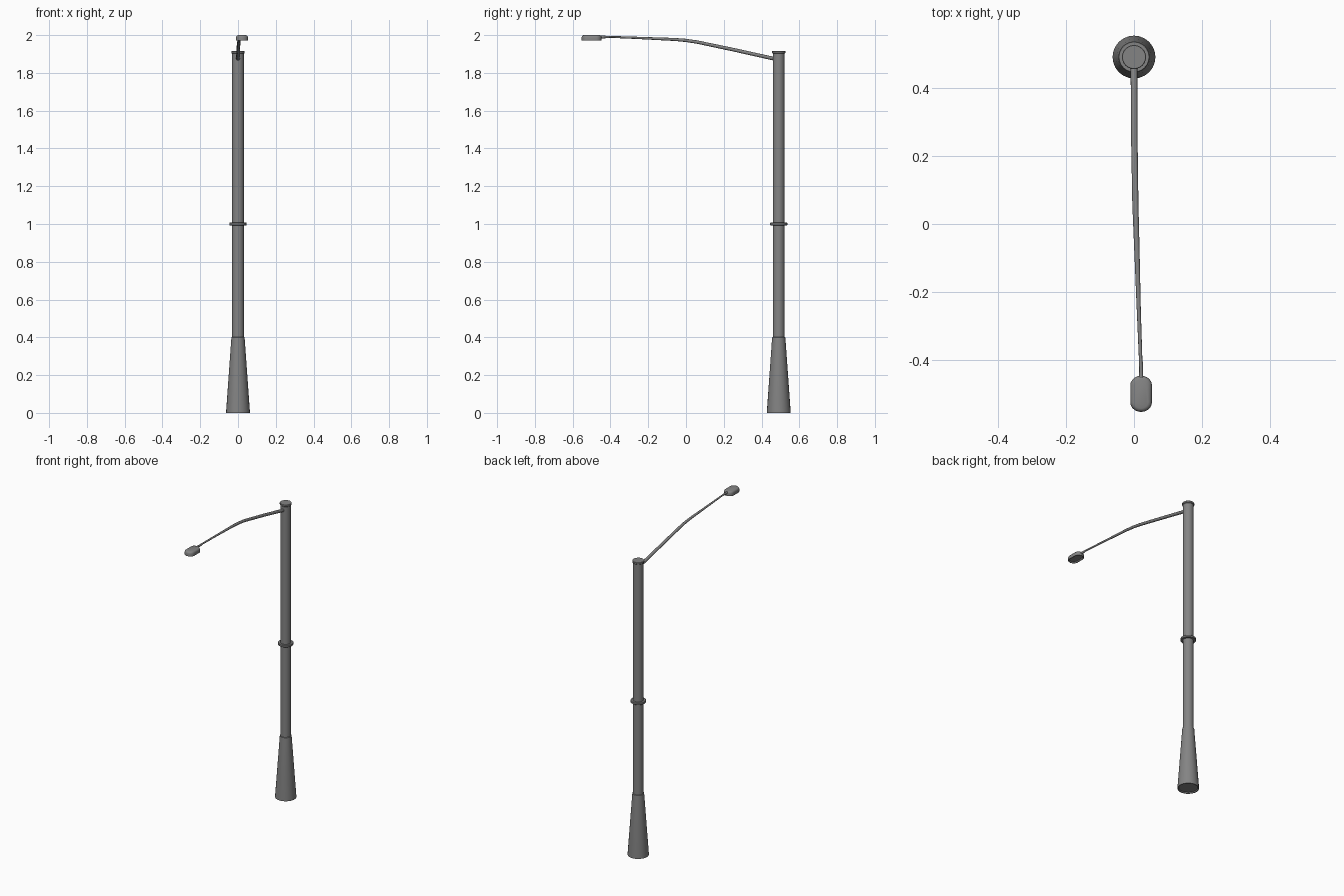
import bpy, bmesh, math

if "Cube" in bpy.data.objects:
    bpy.data.objects.remove(bpy.data.objects["Cube"])

PY = 0.491  # pole centre along y

metal = bpy.data.materials.new("dark_grey")
metal.diffuse_color = (0.23, 0.23, 0.23, 1)
metal.use_nodes = True
metal.node_tree.nodes["Principled BSDF"].inputs["Base Color"].default_value = metal.diffuse_color


def finish(name, bm, angle=35):
    bmesh.ops.recalc_face_normals(bm, faces=bm.faces)
    me = bpy.data.meshes.new(name)
    bm.to_mesh(me)
    bm.free()
    me.materials.append(metal)
    ob = bpy.data.objects.new(name, me)
    bpy.context.collection.objects.link(ob)
    bpy.ops.object.select_all(action='DESELECT')
    bpy.context.view_layer.objects.active = ob
    ob.select_set(True)
    bpy.ops.object.shade_smooth_by_angle(angle=math.radians(angle))
    return ob


def skin(name, rings, cap_start=True, cap_end=True):
    """Bridge successive closed rings of points."""
    bm = bmesh.new()
    vs = [[bm.verts.new(p) for p in r] for r in rings]
    n = len(vs[0])
    for a, b in zip(vs, vs[1:]):
        for i in range(n):
            j = (i + 1) % n
            bm.faces.new((a[i], a[j], b[j], b[i]))
    if cap_start:
        bm.faces.new(vs[0][::-1])
    if cap_end:
        bm.faces.new(vs[-1])
    return finish(name, bm)


def lathe(name, profile, n=24, **caps):
    rings = [[(r * math.cos(2 * math.pi * i / n), PY + r * math.sin(2 * math.pi * i / n), z)
              for i in range(n)] for r, z in profile]
    return skin(name, rings, **caps)


# Flared base with a recessed underside
lathe("base", [(0.055, 0.006), (0.058, 0), (0.063, 0), (0.063, 0.006),
               (0.035, 0.40), (0.031, 0.402)], cap_end=False)
# Shaft
lathe("pole", [(0.0315, 0.38), (0.0315, 1.905)])
# Collar at mid height
lathe("collar", [(0.030, 0.993), (0.044, 0.993), (0.046, 0.995), (0.046, 1.005),
                 (0.044, 1.007), (0.030, 1.007)], cap_start=False, cap_end=False)
# Top cap
lathe("pole_cap", [(0.031, 1.901), (0.0355, 1.905), (0.0355, 1.914), (0.034, 1.916)])

# Tapered curved arm: x, y, z, radius
path = [(0.0, 0.475, 1.873, 0.010), (0.001, 0.25, 1.923, 0.0095),
        (0.004, 0.06, 1.963, 0.009), (0.006, 0.0, 1.972, 0.0085),
        (0.008, -0.06, 1.977, 0.008), (0.014, -0.25, 1.985, 0.006),
        (0.020, -0.41, 1.991, 0.005), (0.021, -0.47, 1.991, 0.005)]
rings = [[(x + r * math.cos(2 * math.pi * i / 12), y, z + r * math.sin(2 * math.pi * i / 12))
          for i in range(12)] for x, y, z, r in path]
skin("arm", rings)

# Socket where the arm meets the lamp
rings = []
for y, w, h in [(-0.405, 0.005, 0.005), (-0.445, 0.006, 0.008), (-0.47, 0.008, 0.008)]:
    rings.append([(0.021 + w * math.cos(2 * math.pi * i / 12), y,
                   1.990 + h * math.sin(2 * math.pi * i / 12)) for i in range(12)])
skin("lamp_socket", rings)


# Lamp head: rounded slab with a recessed underside
def stadium(inset, z, n=10):
    r = 0.032 - inset
    pts = []
    for cy, start in ((-0.475, 0), (-0.524, math.pi)):
        pts += [(0.021 + r * math.cos(start + math.pi * k / n),
                 cy + 0.9 * r * math.sin(start + math.pi * k / n), z) for k in range(n + 1)]
    return pts


skin("lamp_head", [stadium(i, z) for i, z in
                   [(0.007, 1.978), (0.005, 1.971), (0, 1.971), (0, 1.988),
                    (0.002, 1.994), (0.006, 1.998), (0.012, 2.0)]])
